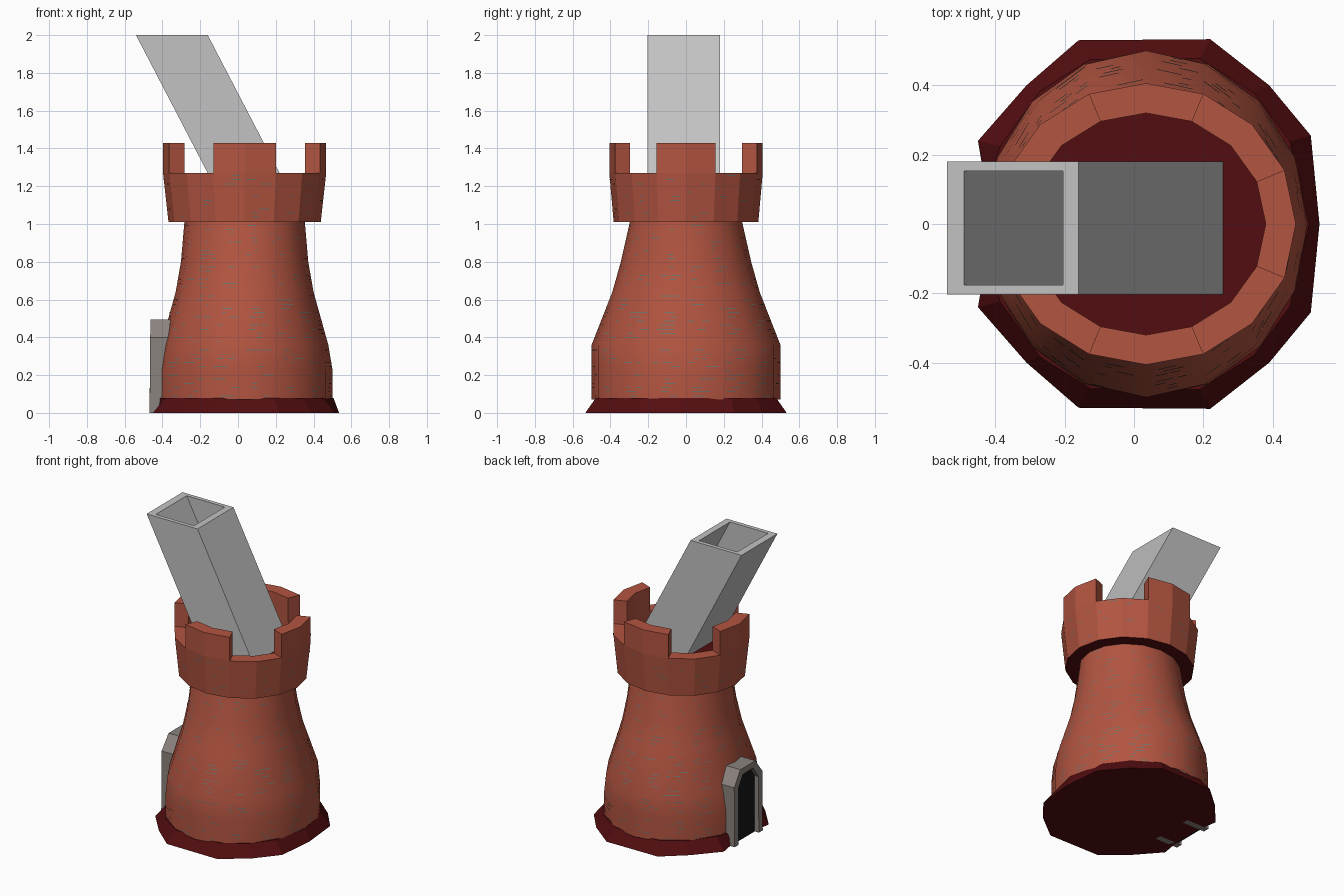
import bpy, bmesh, math, random

if "Cube" in bpy.data.objects:
    bpy.data.objects.remove(bpy.data.objects["Cube"])

random.seed(4)
CX, N = 0.035, 16          # tower axis and number of sides


def mat(name, rgb):
    m = bpy.data.materials.new(name)
    m.diffuse_color = (*rgb, 1)
    m.use_nodes = True
    m.node_tree.nodes["Principled BSDF"].inputs["Base Color"].default_value = m.diffuse_color
    return m


BRICK = mat("brick red", (0.45, 0.09, 0.052))
DARK = mat("dark red", (0.085, 0.004, 0.005))
GREY = mat("light grey", (0.54, 0.54, 0.54))
STONE = mat("door stone", (0.26, 0.227, 0.209))
BLACK = mat("black", (0.008, 0.008, 0.008))
MORTAR = mat("mortar grey", (0.17, 0.17, 0.15))


def make(name, faces, mats, smooth=False, recalc=True):
    """faces: list of (points, material index); shared points are welded."""
    bm = bmesh.new()
    for pts, mi in faces:
        f = bm.faces.new([bm.verts.new(p) for p in pts])
        f.material_index = mi
        f.smooth = smooth
    bmesh.ops.remove_doubles(bm, verts=bm.verts, dist=1e-5)
    if recalc:
        bmesh.ops.recalc_face_normals(bm, faces=bm.faces)
    me = bpy.data.meshes.new(name)
    bm.to_mesh(me)
    bm.free()
    for m in mats:
        me.materials.append(m)
    ob = bpy.data.objects.new(name, me)
    bpy.context.collection.objects.link(ob)
    return ob


def bridge(a, b, mi=0):
    n = len(a)
    return [([a[i], a[(i + 1) % n], b[(i + 1) % n], b[i]], mi) for i in range(n)]


def ring(rx, ry, z):
    return [(CX + rx * math.cos(2 * math.pi * i / N),
             ry * math.sin(2 * math.pi * i / N), z) for i in range(N)]


# Uneven base slab
half = [(.535, 0), (.51, .255), (.39, .40), (.22, .533), (-.16, .53),
        (-.31, .40), (-.45, .24), (-.43, .12)]
outline = half + [(x, -y) for x, y in reversed(half[1:])]
low = [(x, y, 0) for x, y in outline]
top = []
for x, y in outline:
    a = math.atan2(y, x - CX)
    top.append((CX + .47 * math.cos(a), .505 * math.sin(a), .08))
make("base", bridge(low, top) + [(low, 0), (top, 0)], [DARK])

# Tapering brick body, smooth
body_rings = [ring(*r) for r in [(.465, .5, .07), (.465, .5, .23), (.443, .5, .36),
                                 (.365, .39, .64), (.337, .345, .80), (.318, .295, 1.02)]]
faces = []
for a, b in zip(body_rings, body_rings[1:]):
    faces += bridge(a, b)
make("tower_body", faces, [BRICK], smooth=True)

# Crown with four merlons
c_low = ring(.403, .383, 1.01)
out, inn = ring(.432, .406, 1.27), ring(.345, .32, 1.27)
out_t, inn_t = ring(.432, .406, 1.43), ring(.345, .32, 1.43)
floor = ring(.345, .32, 1.20)
faces = bridge(c_low, out) + bridge(floor, inn) + [(c_low, 1), (floor, 1)]
for i in range(N):
    j = (i + 1) % N
    if i % 4 in (3, 0):
        faces += [([out[i], out[j], out_t[j], out_t[i]], 0),
                  ([inn[i], inn[j], inn_t[j], inn_t[i]], 0),
                  ([out_t[i], out_t[j], inn_t[j], inn_t[i]], 0)]
        e = i if i % 4 == 3 else j
        faces.append(([out[e], inn[e], inn_t[e], out_t[e]], 0))
    else:
        faces.append(([out[i], out[j], inn[j], inn[i]], 0))
make("crown", faces, [BRICK, DARK])

# Mortar dashes, laid in courses just above the brick faces
def dashes(lo, hi, count):
    res = []
    z0, z1 = lo[0][2], hi[0][2]
    for _ in range(count):
        i = random.randrange(N)
        j = (i + 1) % N
        u = random.uniform(.02, .6)
        w = random.uniform(.1, .36)
        z = round(random.uniform(z0 + .01, z1 - .02) / .022) * .022
        z = min(max(z, z0 + .002), z1 - .008)
        pts = []
        for uu, zz in ((u, z), (u + w, z), (u + w, z + .005), (u, z + .005)):
            t = (zz - z0) / (z1 - z0)
            a = [lo[i][k] * (1 - uu) + lo[j][k] * uu for k in range(3)]
            b = [hi[i][k] * (1 - uu) + hi[j][k] * uu for k in range(3)]
            p = [a[k] * (1 - t) + b[k] * t for k in range(3)]
            pts.append((CX + (p[0] - CX) * 1.006, p[1] * 1.006, p[2]))
        res.append((pts, 0))
    return res


marks = []
for a, b, n in zip(body_rings, body_rings[1:], (110, 90, 170, 90, 70)):
    marks += dashes(a, b, n)
marks += dashes(c_low, out, 50)
make("mortar_lines", marks, [MORTAR], recalc=False)

# Leaning hollow chimney: a sheared square tube
def tube_ring(x0, x1, y0, y1, z):
    s = (2 - z) * .52
    return [(x0 + s, y0, z), (x1 + s, y0, z), (x1 + s, y1, z), (x0 + s, y1, z)]


OUT, INN = (-.54, -.16, -.203, .18), (-.49, -.205, -.176, .153)
ot, ob_ = tube_ring(*OUT, 2), tube_ring(*OUT, 1.2)
it, ib = tube_ring(*INN, 2), tube_ring(*INN, 1.21)
make("leaning_chimney", bridge(ob_, ot) + bridge(ot, it) + bridge(it, ib)
     + [(ib, 0), (ob_, 0)], [GREY])

# Arched door frame on the left side, with a dark opening
def arch(w, h1, w2, h2, x):
    pts = [(w, 0), (w, h1), (w2, h2), (-w2, h2), (-w, h1), (-w, 0)]
    return [(x + .03 * max(0, z - .3), y, z) for y, z in pts]


O, I = (.15, .40, .08, .495), (.108, .375, .055, .455)
loops = [arch(*O, -.30), arch(*O, -.468), arch(*I, -.468), arch(*I, -.30)]
faces = []
for a, b in zip(loops, loops[1:] + loops[:1]):
    faces += bridge(a, b)[:-1]
for k in (0, 5):
    faces.append(([l[k] for l in loops], 0))
make("door_frame", faces, [STONE])
make("door_opening", [(arch(*I, -.437), 0)], [BLACK])
